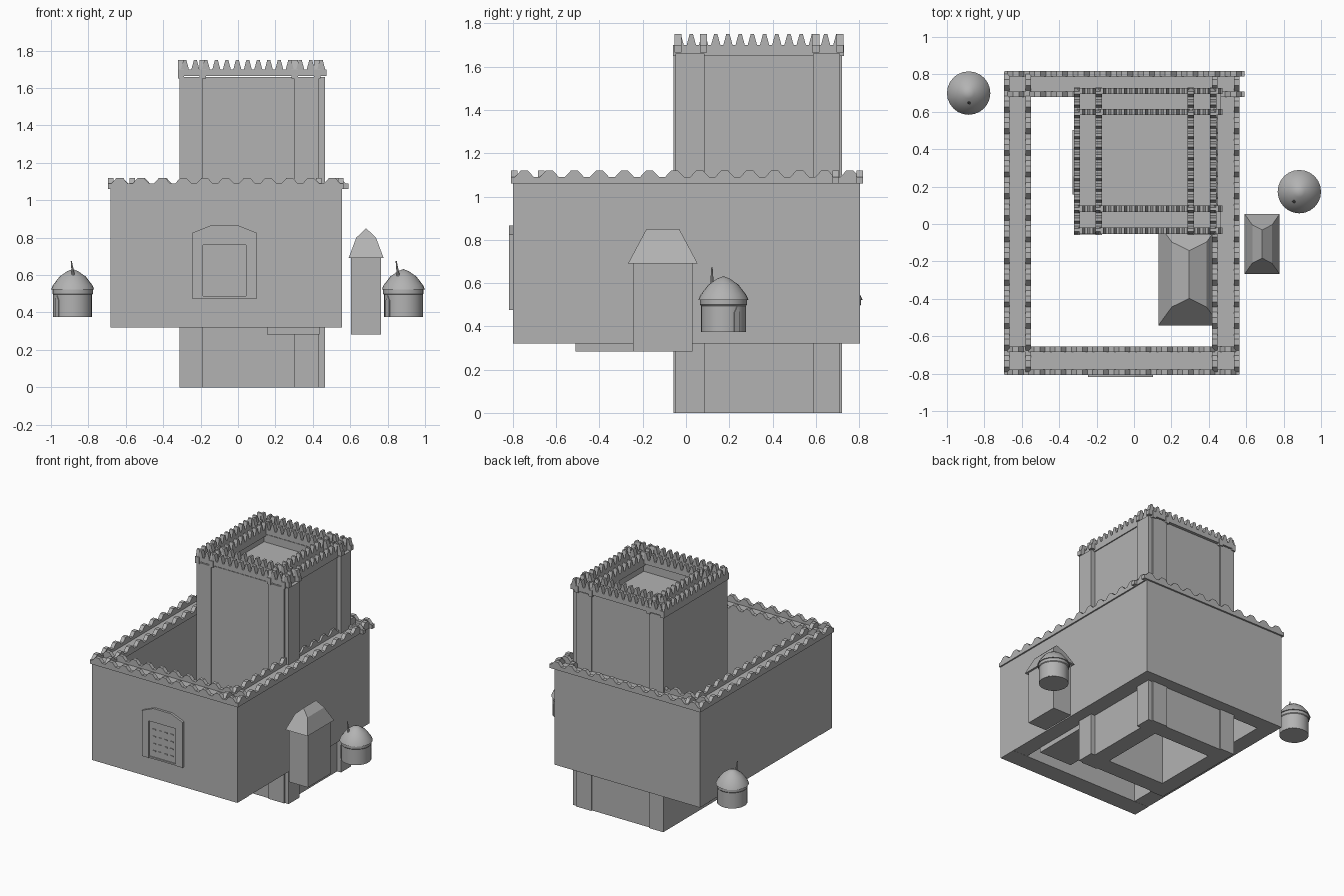
import bpy, bmesh, math
from mathutils import Matrix, Vector

if "Cube" in bpy.data.objects:
    bpy.data.objects.remove(bpy.data.objects["Cube"])

stone = bpy.data.materials.new("grey_stone")
stone.diffuse_color = (0.45, 0.45, 0.45, 1)
stone.use_nodes = True
stone.node_tree.nodes["Principled BSDF"].inputs["Base Color"].default_value = stone.diffuse_color


def finish(name, bm, matrix=None):
    if matrix:
        bm.transform(matrix)
    bmesh.ops.recalc_face_normals(bm, faces=bm.faces)
    me = bpy.data.meshes.new(name)
    bm.to_mesh(me)
    bm.free()
    me.materials.append(stone)
    ob = bpy.data.objects.new(name, me)
    bpy.context.collection.objects.link(ob)
    return ob


def add_box(bm, x0, x1, y0, y1, z0, z1):
    m = Matrix.Translation(((x0 + x1) / 2, (y0 + y1) / 2, (z0 + z1) / 2))
    m = m @ Matrix.Diagonal((x1 - x0, y1 - y0, z1 - z0, 1))
    bmesh.ops.create_cube(bm, size=1, matrix=m)


def box(name, *dims):
    bm = bmesh.new()
    add_box(bm, *dims)
    return finish(name, bm)


def add_prism(bm, pts, y0, y1):
    """Extrude an x-z outline along y."""
    face = bm.faces.new([bm.verts.new((x, y0, z)) for x, z in pts])
    ext = bmesh.ops.extrude_face_region(bm, geom=[face])["geom"]
    moved = [v for v in ext if isinstance(v, bmesh.types.BMVert)]
    bmesh.ops.translate(bm, verts=moved, vec=(0, y1 - y0, 0))
    # extruding keeps the starting face only when it is re-made
    if not face.is_valid:
        bm.faces.new([v for v in bm.verts if abs(v.co.y - y0) < 1e-6])


def battlement(name, along, a0, a1, b0, b1, base, trough, tip, pitch):
    """Row of trapezoid merlons from a0 to a1, with thickness b0 to b1."""
    n = round((a1 - a0) / pitch)
    p = (a1 - a0) / n
    pts = [(a0, base)]
    for i in range(n):
        s = a0 + i * p
        pts += [(s, trough), (s + p * .12, trough), (s + p * .36, tip),
                (s + p * .64, tip), (s + p * .88, trough)]
    pts += [(a1, trough), (a1, base)]
    bm = bmesh.new()
    add_prism(bm, pts, b0, b1)
    swap = None
    if along == 'y':
        swap = Matrix(((0, 1, 0, 0), (1, 0, 0, 0), (0, 0, 1, 0), (0, 0, 0, 1)))
    finish(name, bm, swap)


# Curtain wall: four long walls around an open yard
box("curtain_wall_front", -.683, .555, -.80, -.66, .32, 1.07)
box("curtain_wall_back", -.683, .555, .685, .805, .32, 1.07)
box("curtain_wall_left", -.682, -.56, -.795, .80, .321, 1.069)
box("curtain_wall_right", .43, .554, -.795, .80, .321, 1.069)
for b in (-.808, -.685):
    battlement("curtain_battlement_front", 'x', -.69, .56, b, b + .03, 1.06, 1.09, 1.12, .115)
for b in (.678, .788):
    battlement("curtain_battlement_back", 'x', -.69, .59, b, b + .03, 1.06, 1.09, 1.12, .115)
for b in (-.695, -.58, .417, .535):
    battlement("curtain_battlement_side", 'y', -.805, .815, b, b + .03, 1.06, 1.09, 1.12, .115)

# Tall tower: interlocking walls whose ends stick out at the corners
box("tower_wall_front", -.305, .465, -.048, .085, 0, 1.66)
box("tower_wall_back", -.305, .465, .588, .712, 0, 1.66)
box("tower_wall_left", -.312, -.19, -.057, .722, 0, 1.659)
box("tower_wall_right", .30, .432, -.057, .722, 0, 1.659)
box("tower_roof_floor", -.2, .31, .07, .6, 1.56, 1.60)
for b in (-.053, .065, .583, .695):
    battlement("tower_battlement_cross", 'x', -.312, .473, b, b + .033, 1.665, 1.70, 1.75, .058)
for b in (-.322, -.205, .287, .407):
    battlement("tower_battlement_side", 'y', -.06, .73, b, b + .033, 1.65, 1.70, 1.75, .058)


# Gates: arched frame, recessed door and rows of studs (built facing -y)
def gate(name, matrix):
    bm = bmesh.new()
    add_prism(bm, [(-.173, 0), (-.173, .35), (-.075, .39), (.075, .39), (.173, .35), (.173, 0),
                   (.115, 0), (.115, .285), (-.115, .285), (-.115, 0)], -.018, .01)
    finish(name + "_frame", bm, matrix)
    bm = bmesh.new()
    add_box(bm, -.12, .12, -.006, .005, .003, .29)
    for i in range(4):
        for x in (-.075, -.025, .025, .075):
            z = .06 + i * .055
            add_box(bm, x - .012, x + .012, -.011, 0, z - .004, z + .004)
    add_box(bm, -.118, .118, -.015, 0, 0, .012)
    finish(name + "_door", bm, matrix)


gate("front_gate", Matrix.Translation((-.072, -.80, .475)))
gate("tower_gate", Matrix.Translation((-.312, .33, .475)) @ Matrix.Rotation(-math.pi / 2, 4, 'Z'))


# Houses: box body under a broken-slope hipped roof
def house(name, cx, cy, bw, bl, rw, rl):
    box(name + "_body", cx - bw / 2, cx + bw / 2, cy - bl / 2, cy + bl / 2, .283, .69)
    bm = bmesh.new()
    rings = []
    for s in (-1, 1):
        ring = []
        for fx, h in ((-.5, 0), (-.28, .11), (0, .16), (.28, .11), (.5, 0)):
            y = s * rl * (.5 - .265 * h / .16)
            ring.append(bm.verts.new((cx + fx * rw, cy + y, .69 + h)))
        bm.faces.new(ring)
        rings.append(ring)
    for i in range(5):
        j = (i + 1) % 5
        bm.faces.new((rings[0][i], rings[0][j], rings[1][j], rings[1][i]))
    finish(name + "_roof", bm)


house("outer_house", .685, -.107, .16, .275, .188, .322)
house("yard_house", .295, -.27, .28, .48, .33, .545)


# Round huts: lathed body and roof, leaning finial, two arched doors
def lathe(name, cx, cy, profile, sides=24):
    bm = bmesh.new()
    verts = [bm.verts.new((cx + r, cy, z)) for r, z in profile]
    edges = [bm.edges.new(e) for e in zip(verts, verts[1:])]
    bmesh.ops.spin(bm, geom=verts + edges, cent=(cx, cy, 0), axis=(0, 0, 1),
                   angle=2 * math.pi, steps=sides)
    bmesh.ops.remove_doubles(bm, verts=bm.verts, dist=1e-5)
    ob = finish(name, bm)
    bpy.context.view_layer.objects.active = ob
    ob.select_set(True)
    bpy.ops.object.shade_smooth_by_angle(angle=math.radians(25))
    ob.select_set(False)


def hut(name, cx, cy, fx, fy):
    lathe(name + "_body", cx, cy, [(0, .375), (.104, .375), (.104, .495), (.108, .50), (.108, .525), (0, .525)])
    lathe(name + "_roof", cx, cy, [(0, .522), (.116, .522), (.106, .545), (.07, .592), (.03, .62), (0, .632)])
    # finial near the roof top
    bm = bmesh.new()
    m = Matrix.Translation((fx, fy, .63)) @ Matrix.Rotation(math.radians(-8), 4, 'Y')
    bmesh.ops.create_cone(bm, cap_ends=True, segments=8, radius1=.009, radius2=.003, depth=.09, matrix=m)
    finish(name + "_finial", bm)
    # doors on opposite sides
    for a in (217, 37):
        bm = bmesh.new()
        add_prism(bm, [(-.016, .376), (-.016, .465), (0, .492), (.016, .465), (.016, .376)], -.107, -.10)
        m = Matrix.Translation((cx, cy, 0)) @ Matrix.Rotation(math.radians(a + 90), 4, 'Z')
        finish(name + "_door", bm, m)


hut("left_hut", -.884, .70, -.885, .648)
hut("right_hut", .884, .173, .852, .12)
